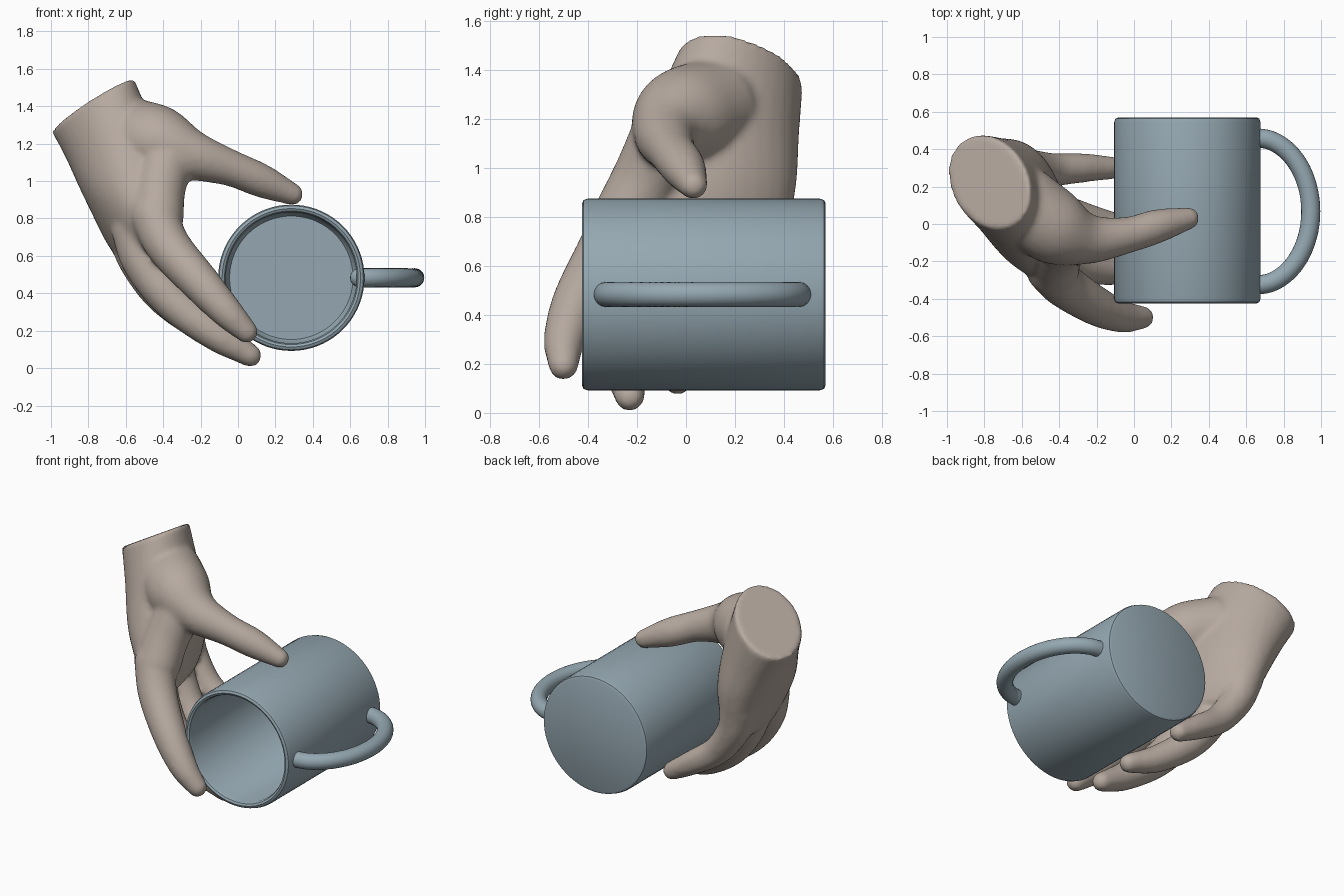
import bpy, bmesh
from math import sin, cos, pi, sqrt
from mathutils import Vector as V

if "Cube" in bpy.data.objects:
    bpy.data.objects.remove(bpy.data.objects["Cube"])


def material(name, rgb):
    m = bpy.data.materials.new(name)
    m.diffuse_color = (*rgb, 1)
    m.use_nodes = True
    m.node_tree.nodes["Principled BSDF"].inputs["Base Color"].default_value = m.diffuse_color
    return m


def spline(pts, t):
    # Catmull-Rom through a list of vectors, t from 0 to len - 1
    n = len(pts)
    i = min(int(t), n - 2)
    f = t - i
    b, c = pts[i], pts[i + 1]
    a = pts[i - 1] if i else b * 2 - c
    d = pts[i + 2] if i + 2 < n else c * 2 - b
    return (b * 2 + (c - a) * f + (a * 2 - b * 5 + c * 4 - d) * f * f
            + (b * 3 - a - c * 3 + d) * f ** 3) / 2


def loft(bm, sections, n=24):
    # skin of elliptical sections: (centre, half axis u, half axis v)
    rings = [[bm.verts.new(c + u * cos(2 * pi * k / n) + v * sin(2 * pi * k / n))
              for k in range(n)] for c, u, v in sections]
    faces = [bm.faces.new((r[k], r[(k + 1) % n], s[(k + 1) % n], s[k]))
             for r, s in zip(rings, rings[1:]) for k in range(n)]
    faces += [bm.faces.new(rings[0][::-1]), bm.faces.new(rings[-1])]
    bmesh.ops.recalc_face_normals(bm, faces=faces)


def tube(bm, pts, steps=6):
    # round limb through (x, y, z, radius) points with domed ends
    P = [V(p[:3]) for p in pts]
    R = [V((p[3], 0, 0)) for p in pts]
    N = (len(P) - 1) * steps
    c = [spline(P, i / steps) for i in range(N + 1)]
    r = [spline(R, i / steps).x for i in range(N + 1)]
    secs = []
    for i in range(N + 1):
        t = (c[min(i + 1, N)] - c[max(i - 1, 0)]).normalized()
        u = t.cross(V((0.3, 0.9, 0.2))).normalized()
        w = t.cross(u)
        offs = [0]
        if i == 0:
            offs = [-.98, -.85, -.5, 0]
        if i == N:
            offs = [0, .4, .7, .9, .98]
        for o in offs:
            k = r[i] * sqrt(1 - o * o)
            secs.append((c[i] + t * o * r[i], u * k, w * k))
    loft(bm, secs)


def finish(name, bm, mat, angle=None):
    me = bpy.data.meshes.new(name)
    bm.to_mesh(me)
    bm.free()
    ob = bpy.data.objects.new(name, me)
    bpy.context.collection.objects.link(ob)
    me.materials.append(mat)
    me.polygons.foreach_set("use_smooth", [True] * len(me.polygons))
    if angle:
        bpy.ops.object.select_all(action='DESELECT')
        ob.select_set(True)
        bpy.context.view_layer.objects.active = ob
        bpy.ops.object.shade_smooth_by_angle(angle=angle)
    return ob


skin = material("skin", (0.47, 0.40, 0.35))
glaze = material("glaze", (0.30, 0.39, 0.44))

# mug body: (radius, y) profile spun about a horizontal axis
CX, CZ = 0.285, 0.483
profile = [(0, .57), (.37, .57), (.385, .563), (.391, .545), (.391, -.4),
           (.385, -.418), (.37, -.425), (.357, -.418), (.35, -.4),
           (.35, .50), (.33, .53), (0, .53)]
bm = bmesh.new()
vs = [bm.verts.new((CX + r, y, CZ)) for r, y in profile]
es = [bm.edges.new(e) for e in zip(vs, vs[1:])]
bmesh.ops.spin(bm, geom=vs + es, cent=(CX, 0, CZ), axis=(0, 1, 0),
               angle=2 * pi, steps=72, use_duplicate=False)
bmesh.ops.remove_doubles(bm, verts=bm.verts, dist=1e-4)
bmesh.ops.recalc_face_normals(bm, faces=bm.faces)
finish("mug_body", bm, glaze, pi / 5)

# mug handle: half-ellipse tube
bm = bmesh.new()
tube(bm, [(.65 + .295 * sin(pi * i / 12), .067 - .395 * cos(pi * i / 12), CZ, .051)
          for i in range(13)], 4)
finish("mug_handle", bm, glaze, pi / 5)

# hand: palm sections from the cut wrist to the knuckles
palm = [((-.775, .225, 1.405), (-.02, .25, -.05), (.22, -.03, .135)),
        ((-.68, .16, 1.19), (-.03, .30, -.03), (.24, -.04, .06)),
        ((-.59, .09, .93), (-.06, .36, 0), (.22, .0, .03)),
        ((-.51, .04, .70), (-.10, .36, 0), (.15, .03, .06)),
        ((-.46, .02, .60), (-.09, .28, 0), (.09, .02, .05))]
cols = [[V(s[j]) for s in palm] for j in range(3)]
bm = bmesh.new()
loft(bm, [tuple(spline(c, i / 5) for c in cols) for i in range(21)], 32)

# fingers, thumb and the web between thumb and index
limbs = [
    [(-.45, -.24, .82, .13), (-.37, -.33, .65, .12), (-.20, -.44, .455, .105),
     (-.06, -.495, .30, .086), (.045, -.50, .195, .062)],
    [(-.55, -.10, .75, .13), (-.50, -.14, .57, .12), (-.35, -.20, .36, .105),
     (-.12, -.24, .18, .088), (.065, -.23, .068, .062)],
    [(-.58, .10, .75, .13), (-.52, .09, .57, .115), (-.39, .06, .38, .10),
     (-.18, .0, .22, .085), (.01, -.035, .135, .062)],
    [(-.62, .30, .82, .13), (-.57, .30, .65, .105), (-.44, .29, .47, .09),
     (-.27, .30, .35, .078), (-.11, .30, .25, .06)],
    [(-.60, .12, 1.25, .20), (-.42, -.02, 1.2, .20), (-.24, -.08, 1.135, .135),
     (-.04, -.06, 1.07, .098), (.13, -.01, 1.00, .09), (.29, .03, .93, .06)],
    [(-.38, -.08, 1.12, .15), (-.42, -.16, .96, .14), (-.43, -.24, .80, .14)],
]
for limb in limbs:
    tube(bm, limb)
hand = finish("hand", bm, skin)

# fuse the limbs into one soft skin
m = hand.modifiers.new("fuse", 'REMESH')
m.mode = 'VOXEL'
m.voxel_size = 0.016
m.use_smooth_shade = True
m = hand.modifiers.new("soften", 'SMOOTH')
m.factor = 0.5
m.iterations = 8
